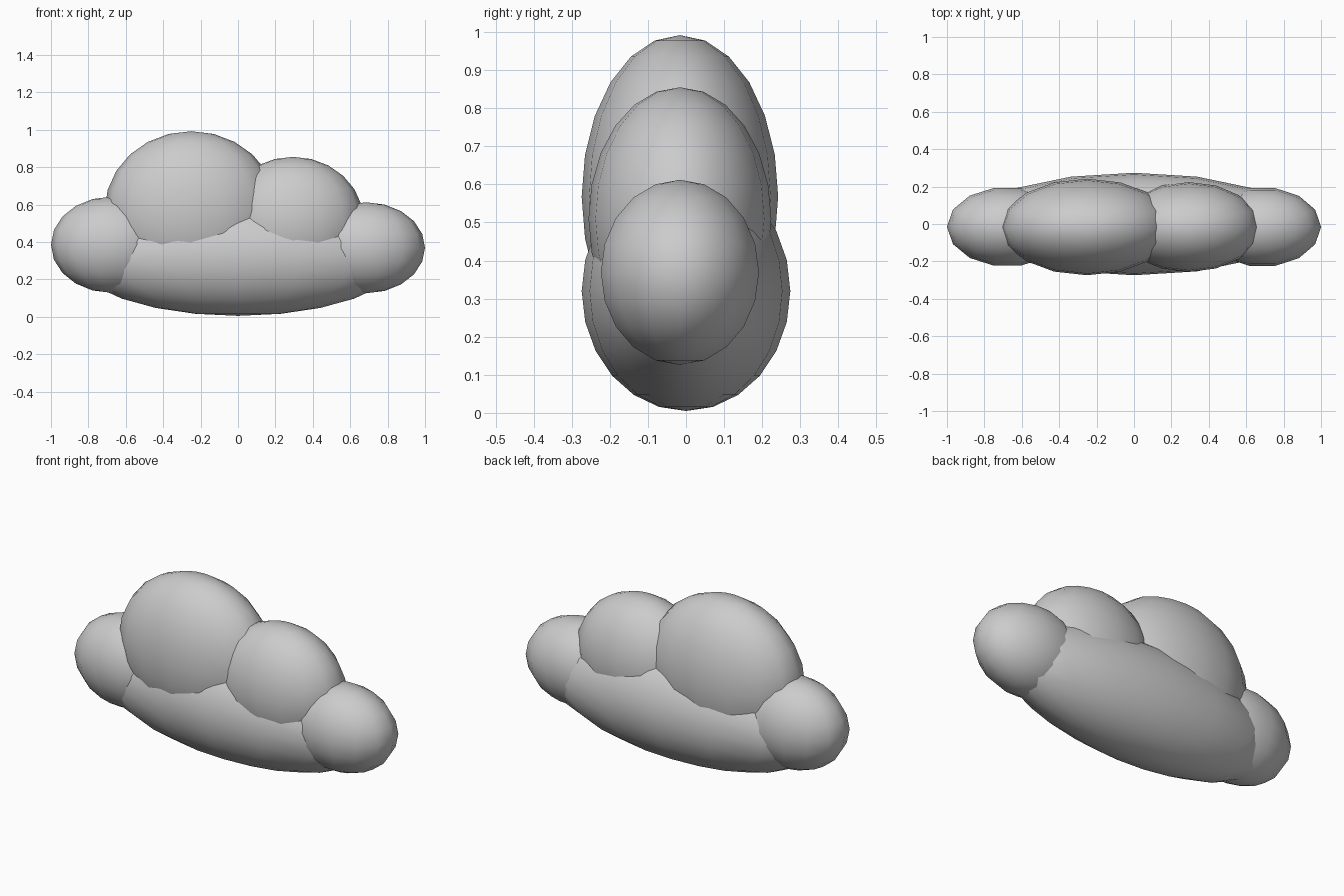
import bpy
import bmesh
from math import radians
from mathutils import Matrix, Vector

cube = bpy.data.objects.get("Cube")
if cube:
    bpy.data.objects.remove(cube, do_unlink=True)

# One plain grey for the whole cloud
grey = bpy.data.materials.new("cloud_grey")
grey.use_nodes = True
color = (0.6, 0.6, 0.6, 1)
grey.diffuse_color = color
grey.node_tree.nodes["Principled BSDF"].inputs["Base Color"].default_value = color


def puff(name, center, radii, segments, rings):
    """Smooth stretched sphere with a vertex on the x axis."""
    bm = bmesh.new()
    bmesh.ops.create_uvsphere(bm, u_segments=segments, v_segments=rings, radius=1)
    bmesh.ops.rotate(bm, verts=bm.verts, matrix=Matrix.Rotation(radians(90), 3, "Z"))
    bmesh.ops.scale(bm, verts=bm.verts, vec=Vector(radii))
    for face in bm.faces:
        face.smooth = True
    mesh = bpy.data.meshes.new(name)
    bm.to_mesh(mesh)
    bm.free()
    mesh.materials.append(grey)
    obj = bpy.data.objects.new(name, mesh)
    obj.location = center
    bpy.context.collection.objects.link(obj)


# Long base and the two upper puffs
puff("cloud_base", (0, 0, 0.32), (0.88, 0.274, 0.315), 16, 12)
puff("large_top_puff", (-0.25, -0.016, 0.568), (0.463, 0.258, 0.424), 16, 12)
puff("small_top_puff", (0.294, -0.016, 0.51), (0.379, 0.24, 0.345), 16, 12)

# End puffs
puff("right_end_puff", (-0.677, -0.015, 0.385), (0.323, 0.213, 0.257), 14, 10)
puff("left_end_puff", (0.686, -0.016, 0.369), (0.314, 0.213, 0.243), 14, 10)
